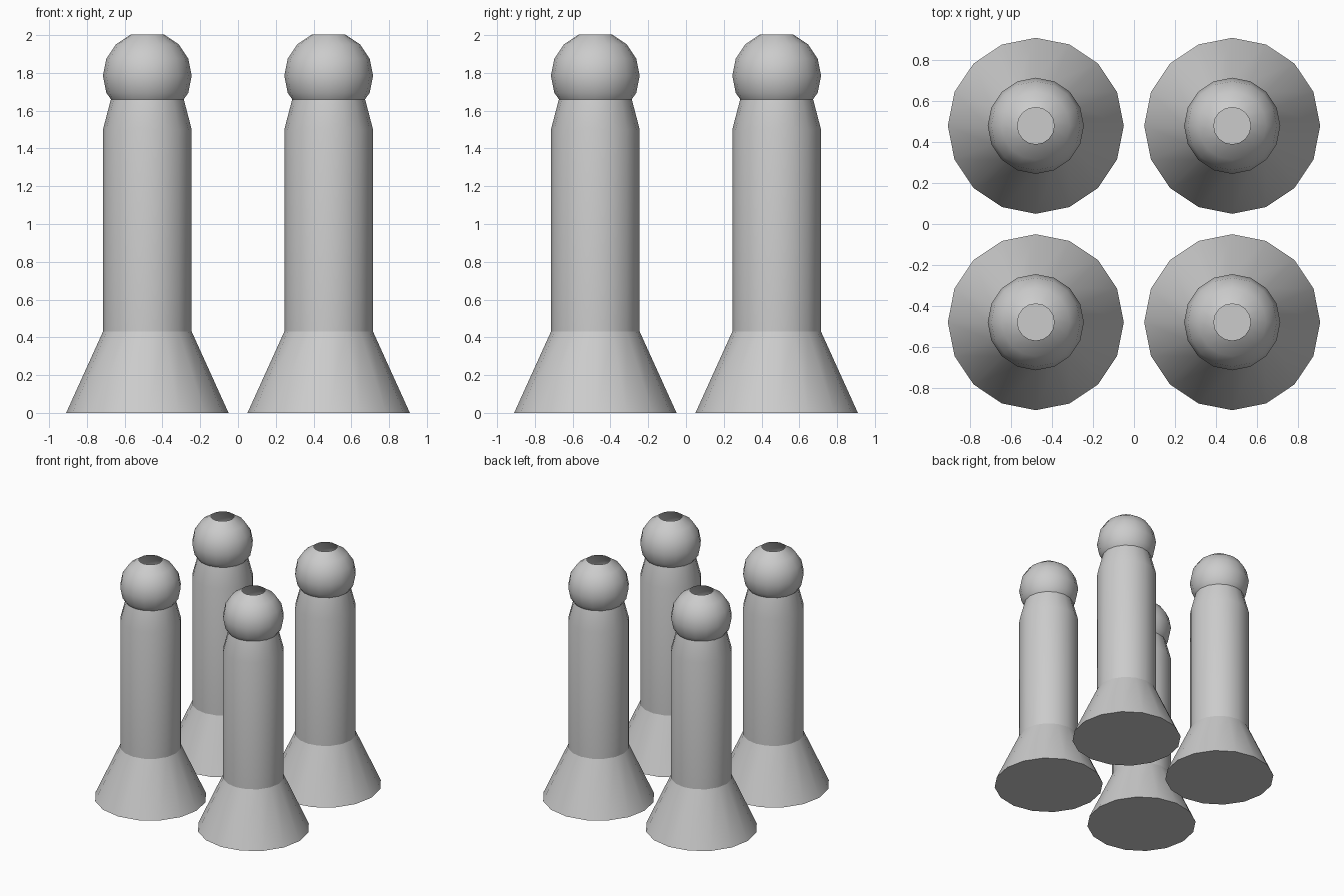
import bpy, bmesh, math

cube = bpy.data.objects.get("Cube")
if cube:
    bpy.data.objects.remove(cube, do_unlink=True)

grey = bpy.data.materials.new("light_grey")
grey.use_nodes = True
grey.diffuse_color = (0.6, 0.6, 0.6, 1)
grey.node_tree.nodes["Principled BSDF"].inputs["Base Color"].default_value = (0.6, 0.6, 0.6, 1)

SIDES = 16
SPACING = 0.48
HEAD_RADIUS = 0.235
HEAD_CENTRE = 1.785


def lathe(name, profile):
    """Revolve a (radius, height) profile, closing the bottom with a flat disc."""
    bm = bmesh.new()
    rings = []
    for r, z in profile:
        rings.append([bm.verts.new((r * math.cos(2 * math.pi * i / SIDES),
                                    r * math.sin(2 * math.pi * i / SIDES), z))
                      for i in range(SIDES)])
    bm.faces.new(rings[0][::-1])
    for low, high in zip(rings, rings[1:]):
        for i in range(SIDES):
            j = (i + 1) % SIDES
            bm.faces.new((low[i], low[j], high[j], high[i]))
    mesh = bpy.data.meshes.new(name)
    bm.to_mesh(mesh)
    bm.free()
    mesh.materials.append(grey)
    return mesh


# Flared base, straight shaft and tapered neck
profile = [(0.43, 0), (0.235, 0.43), (0.235, 1.5), (0.193, 1.66)]

# Round head, left open at the top
for step in range(-1, 4):
    a = math.radians(22.5 * step)
    profile.append((HEAD_RADIUS * math.cos(a), HEAD_CENTRE + HEAD_RADIUS * math.sin(a)))

# Four identical posts in a square
for side, sx in (("left", 1), ("right", -1)):
    for end, sy in (("front", -1), ("back", 1)):
        name = f"{end}_{side}_post"
        post = bpy.data.objects.new(name, lathe(name, profile))
        post.location = (sx * SPACING, sy * SPACING, 0)
        bpy.context.collection.objects.link(post)
        bpy.ops.object.select_all(action="DESELECT")
        post.select_set(True)
        bpy.context.view_layer.objects.active = post
        bpy.ops.object.shade_smooth_by_angle(angle=math.radians(23.5))
